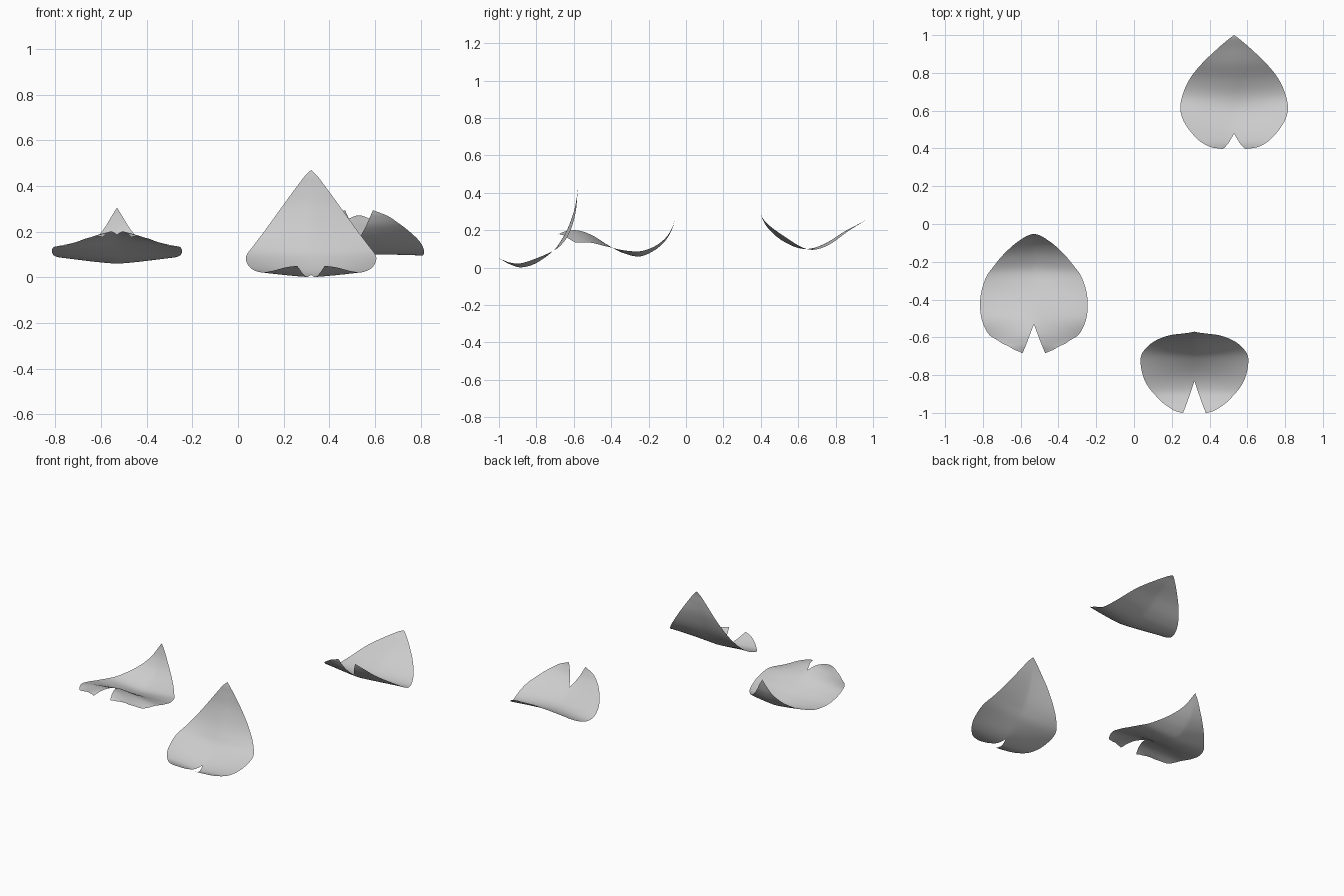
import bpy, bmesh, math

if "Cube" in bpy.data.objects:
    bpy.data.objects.remove(bpy.data.objects["Cube"])

COLS, SUB = 14, 8
WIDE = 0.285      # half width at the broadest point
LOBE = 0.06       # half width of the notch opening


def spline(pts, n):
    """Catmull-Rom samples through tuples of any size."""
    p = [pts[0]] + pts + [pts[-1]]
    out = []
    for i in range(1, len(p) - 2):
        for k in range(n):
            t = k / n
            out.append([0.5 * (2 * b + (c - a) * t + (2 * a - 5 * b + 4 * c - d) * t * t
                               + (3 * b - a - 3 * c + d) * t ** 3)
                        for a, b, c, d in zip(*p[i - 1:i + 3])])
    out.append(list(pts[-1]))
    return out


def petal(name, cx, apex, stations):
    """stations: y, z of the midline, half width, edge lift along the normal."""
    rows = spline(stations, SUB)
    arc = [0.0]
    for a, b in zip(rows, rows[1:]):
        arc.append(arc[-1] + math.hypot(b[0] - a[0], b[1] - a[1]))
    notch = next(s for s, r in zip(arc, rows) if r[0] >= apex)
    bm = bmesh.new()
    for side in (-1, 1):
        grid = []
        for i, (y, z, hw, lift) in enumerate(rows):
            a, b = rows[max(i - 1, 0)], rows[min(i + 1, len(rows) - 1)]
            ty, tz = b[0] - a[0], b[1] - a[1]
            ln = math.hypot(ty, tz)
            hw = max(hw, 0.0)
            inner = min(LOBE * max(0.0, 1 - arc[i] / notch), hw)
            line = []
            for j in range(COLS + 1):
                x = inner + (hw - inner) * j / COLS
                e = lift * (x / WIDE) ** 1.3
                line.append(bm.verts.new((cx + side * x, y - e * tz / ln, z + e * ty / ln)))
            grid.append(line)
        for r0, r1 in zip(grid, grid[1:]):
            for j in range(COLS):
                q = [r0[j], r0[j + 1], r1[j + 1], r1[j]]
                bm.faces.new(q if side > 0 else q[::-1])
    # join the two halves along the midline and close the tip
    bmesh.ops.remove_doubles(bm, verts=bm.verts, dist=0.0003)
    me = bpy.data.meshes.new(name)
    bm.to_mesh(me)
    bm.free()
    for f in me.polygons:
        f.use_smooth = True
    ob = bpy.data.objects.new(name, me)
    bpy.context.collection.objects.link(ob)
    return ob


# cupped petal, back right
petal("petal_cupped", 0.53, 0.475, [
    (.398, .292, .066, 0), (.406, .265, .13, .01), (.43, .22, .185, .025),
    (.48, .17, .235, .03), (.54, .13, .27, .025), (.61, .103, .285, .01),
    (.68, .105, .273, -.01), (.76, .138, .235, -.02), (.85, .195, .165, -.02),
    (.93, .237, .085, -.01), (.98, .265, .027, 0), (1, .272, 0, 0)])

# wavy petal with drooping lobes, left
petal("petal_wavy", -0.53, -0.535, [
    (-.685, .18, .066, -.03), (-.675, .19, .10, -.06), (-.64, .203, .165, -.09),
    (-.58, .202, .228, -.09), (-.50, .172, .272, -.045), (-.42, .122, .285, -.01),
    (-.34, .08, .272, .015), (-.25, .06, .235, .035), (-.17, .092, .178, .035),
    (-.11, .145, .115, .03), (-.075, .205, .062, .02), (-.058, .265, .025, 0),
    (-.052, .305, 0, 0)])

# upright petal with raised tip, front
petal("petal_upright", 0.32, -0.835, [
    (-1, .05, .066, 0), (-.985, .04, .115, .01), (-.94, .016, .18, .02),
    (-.88, .001, .23, .03), (-.80, .025, .27, .025), (-.71, .09, .285, 0),
    (-.665, .15, .25, -.02), (-.628, .22, .196, -.028), (-.597, .31, .128, -.025),
    (-.582, .39, .068, -.01), (-.576, .44, .03, 0), (-.57, .47, 0, 0)])
